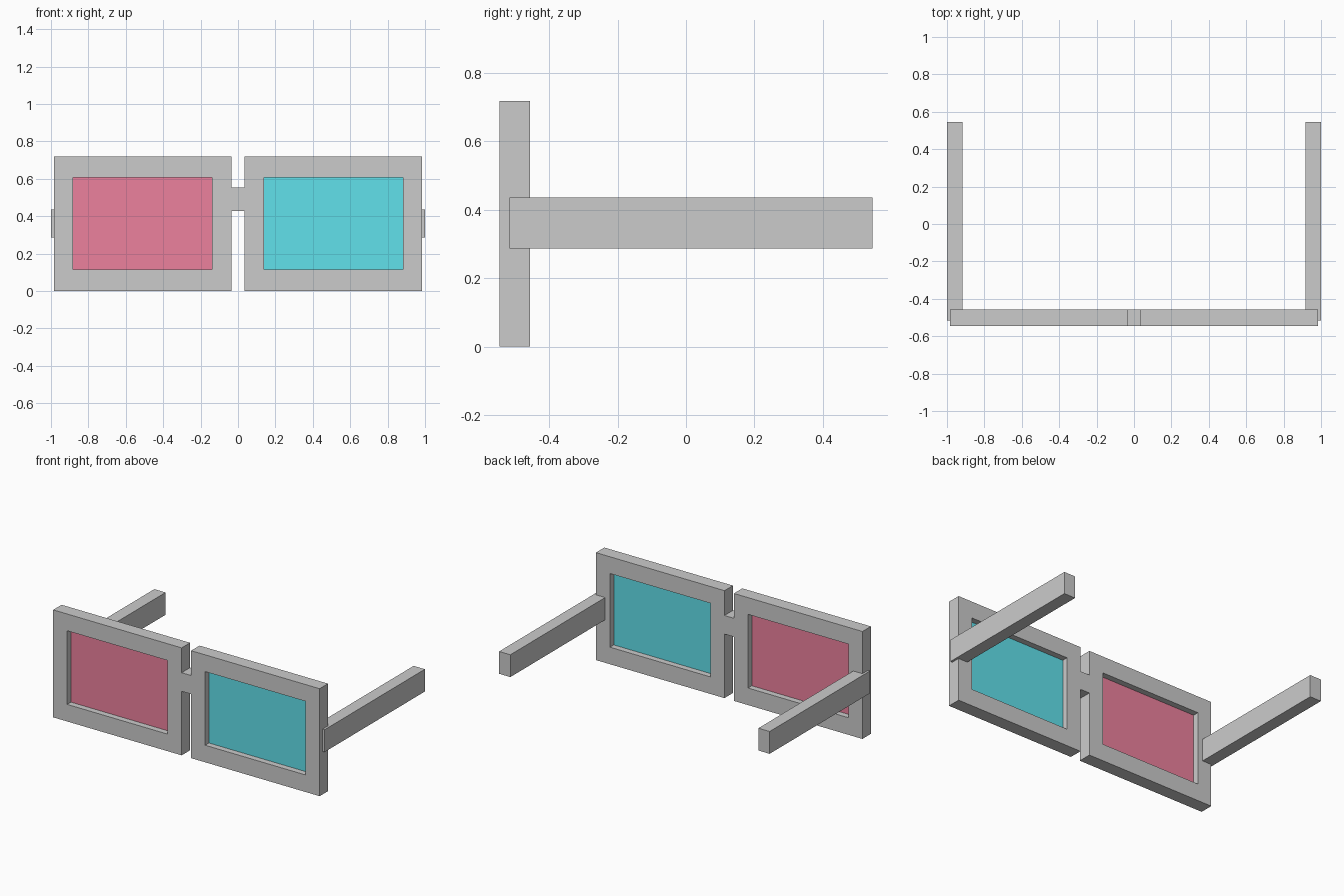
import bpy, bmesh

if "Cube" in bpy.data.objects:
    bpy.data.objects.remove(bpy.data.objects["Cube"])

Y0, Y1 = -0.545, -0.456      # front and back of the rims
OX, OZ = (0.035, 0.985), (0.0, 0.718)      # rim outline
IX, IZ = (0.139, 0.881), (0.114, 0.606)    # rim opening


def finish(name, bm, color=None):
    bmesh.ops.recalc_face_normals(bm, faces=bm.faces[:])
    mesh = bpy.data.meshes.new(name)
    bm.to_mesh(mesh)
    bm.free()
    obj = bpy.data.objects.new(name, mesh)
    bpy.context.collection.objects.link(obj)
    if color:
        mat = bpy.data.materials.new(name + "_tint")
        mat.diffuse_color = color
        mat.use_nodes = True
        mat.node_tree.nodes["Principled BSDF"].inputs["Base Color"].default_value = mat.diffuse_color
        mesh.materials.append(mat)
    return obj


def box(name, x, y, z, color=None):
    bm = bmesh.new()
    bmesh.ops.create_cube(bm, size=1)
    for v in bm.verts:
        v.co = [(lo + hi) / 2 + c * (hi - lo) for c, (lo, hi) in zip(v.co, (x, y, z))]
    return finish(name, bm, color)


def rim(name, side):
    # Rectangular ring, extruded through its depth
    bm = bmesh.new()

    def loop(xs, zs):
        return [bm.verts.new((side * xs[i], Y0, zs[j]))
                for i, j in ((0, 0), (1, 0), (1, 1), (0, 1))]
    outer, inner = loop(OX, OZ), loop(IX, IZ)
    for i in range(4):
        j = (i + 1) % 4
        bm.faces.new((outer[i], outer[j], inner[j], inner[i]))
    ext = bmesh.ops.extrude_face_region(bm, geom=bm.faces[:])
    for v in ext["geom"]:
        if isinstance(v, bmesh.types.BMVert):
            v.co.y = Y1
    return finish(name, bm)


def span(side, lo, hi):
    return tuple(sorted((side * lo, side * hi)))


for side, label, tint in ((-1, "left", (0.84, 0.22, 0.34, 1)),
                          (1, "right", (0.12, 0.75, 0.83, 1))):
    rim(label + "_rim", side)
    # Thin tinted lens in the middle of the rim depth
    box(label + "_lens", span(side, *IX), (-0.505, -0.496), IZ, tint)
    # Straight temple arm running back from the rim
    box(label + "_temple", span(side, 0.917, 1.0), (-0.515, 0.545), (0.287, 0.436))

# Nose bridge between the rims
box("bridge", (-0.035, 0.035), (Y0, Y1), (0.428, 0.552))
